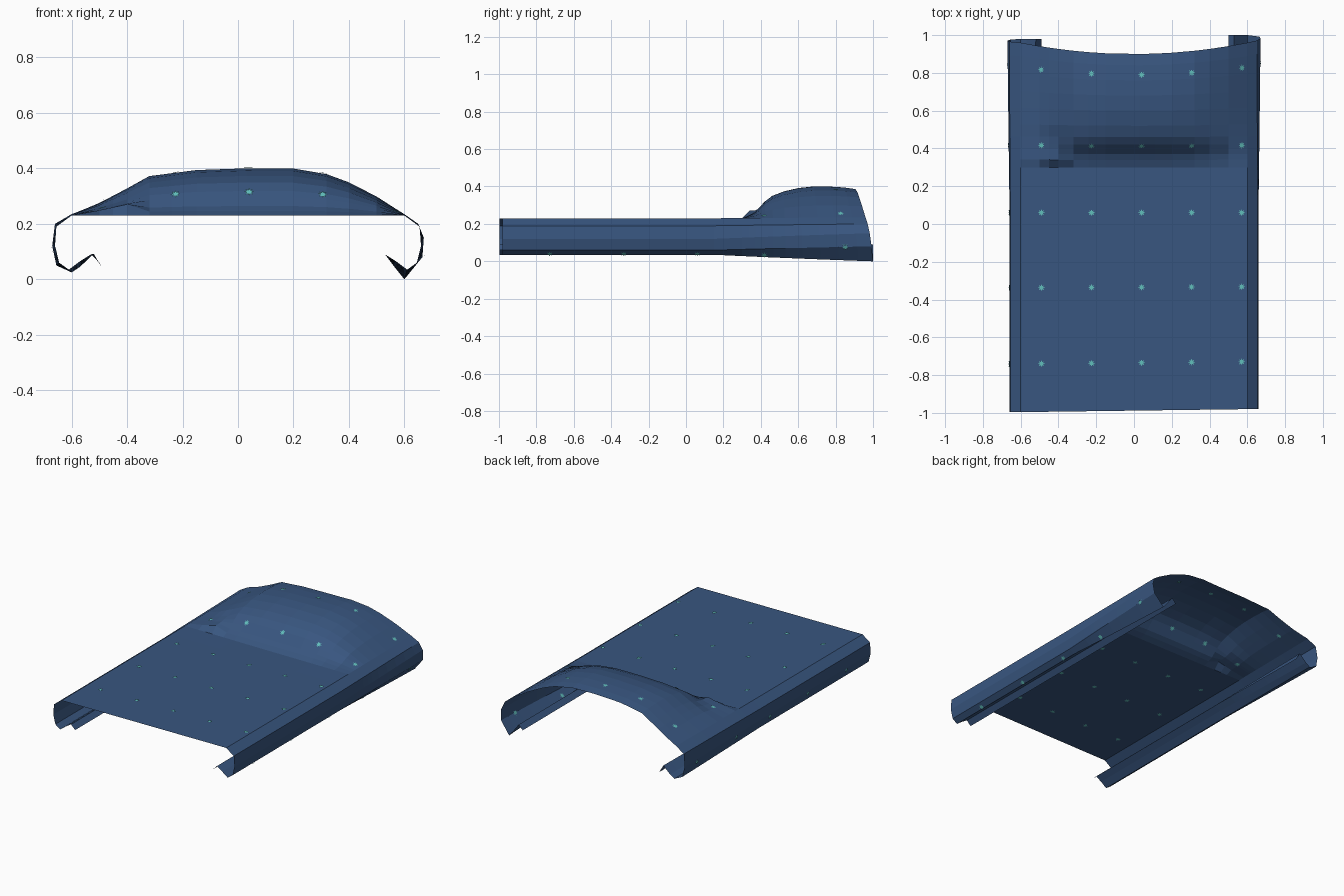
import bpy, bmesh, math
from mathutils import Vector, Matrix

if "Cube" in bpy.data.objects:
    bpy.data.objects.remove(bpy.data.objects["Cube"])


def lerp_table(table, t):
    """Piecewise linear lookup in (t, value) pairs."""
    if t <= table[0][0]:
        return table[0][1]
    for (a, va), (b, vb) in zip(table, table[1:]):
        if t <= b:
            return va + (vb - va) * (t - a) / (b - a)
    return table[-1][1]


def material(name, rgb):
    m = bpy.data.materials.new(name)
    m.diffuse_color = (*rgb, 1)
    m.use_nodes = True
    m.node_tree.nodes["Principled BSDF"].inputs["Base Color"].default_value = m.diffuse_color
    return m


navy = material("navy cloth", (0.040, 0.093, 0.215))
teal = material("teal star", (0.12, 0.52, 0.50))

# Pillow swell across the width and along the length
ACROSS = [(-.60, 0), (-.50, .042), (-.40, .095), (-.32, .14), (-.15, .163), (.03, .17),
          (.20, .168), (.32, .147), (.40, .117), (.50, .065), (.60, 0)]
RISE = [(.30, 0), (.34, .10), (.37, .20), (.42, .52), (.46, .70), (.52, .84), (.60, .95),
        (.68, 1), (.76, 1), (.84, .97), (.90, .92)]
# Tucked corner on the left: a low step before the swell
RISE_LEFT = [(.30, 0), (.34, .42), (.40, .46), (.46, .60), (.52, .84), (.60, .95),
             (.68, 1), (.76, 1), (.84, .97), (.90, .92)]

# Hanging sides curling under: (distance from centre, height)
SIDE_FRONT = [(.60, .23), (.655, .19), (.66, .12), (.645, .06), (.61, .035),
              (.57, .065), (.53, .09), (.50, .06)]
SIDE_BACK_R = [(.60, .235), (.65, .20), (.67, .15), (.665, .08), (.60, .0),
               (.56, .05), (.53, .09), (.50, .06)]
SIDE_BACK_L = [(.60, .235), (.66, .20), (.67, .12), (.655, .05), (.60, .025),
               (.57, .045), (.52, .092), (.49, .04)]
ARC = [0, .07, .14, .20, .25, .30, .345, .385]


def cloth(u, y):
    """Point on the cloth; |u| > 0.6 runs down and around the side."""
    s = min(max((y - .15) / .75, 0), 1)
    back = max(0, (y - .3) / .6) ** 2
    side = 1 if u > 0 else -1
    if abs(u) <= .6:
        rise = lerp_table(RISE, y)
        if u < -.33:
            k = min((-.33 - u) / .07, 1)
            rise += (lerp_table(RISE_LEFT, y) - rise) * k
        x, z = u, .23 + .005 * s * abs(u) / .6 + lerp_table(ACROSS, u) * rise
        bow = .06 * (u / .6) ** 2
    else:
        d = abs(u) - .6
        end = SIDE_BACK_R if side > 0 else SIDE_BACK_L
        pts = [Vector(a).lerp(Vector(b), s) for a, b in zip(SIDE_FRONT, end)]
        x = side * lerp_table(list(zip(ARC, [p.x for p in pts])), d)
        z = lerp_table(list(zip(ARC, [p.y for p in pts])), d)
        bow = .06 + (.04 if side > 0 else .02) * min(d / .25, 1)
    skew = .008 * max(-1, min(1, u / .6)) * max(0, -y)
    return Vector((x, y + bow * back + skew, z))


def finish(bm, name, mat):
    me = bpy.data.meshes.new(name)
    bm.to_mesh(me)
    bm.free()
    me.materials.append(mat)
    ob = bpy.data.objects.new(name, me)
    bpy.context.collection.objects.link(ob)
    return ob


# Bed cover: one draped sheet
cols = [-.6 - a for a in reversed(ARC[1:])]
cols += sorted([a for a, _ in ACROSS] + [-.45, -.24, .11])
cols += [.6 + a for a in ARC[1:]]
rows = [-.988, -.6, -.2, .15] + sorted({y for y, _ in RISE + RISE_LEFT})
bm = bmesh.new()
grid = [[bm.verts.new(cloth(u, y)) for u in cols] for y in rows]
for r0, r1 in zip(grid, grid[1:]):
    for i in range(len(cols) - 1):
        bm.faces.new((r0[i], r0[i + 1], r1[i + 1], r1[i]))
finish(bm, "bed_cover", navy)

# Small eight-pointed stars scattered in a grid, seen from both sides
bm = bmesh.new()
for y in (-.735, -.335, .06, .415, .79):
    for u in (-.755, -.49, -.225, .04, .305, .57, .80 if y > .5 else .835):
        e = .004
        p = cloth(u, y)
        tx = (cloth(u + e, y) - cloth(u - e, y)).normalized()
        n = tx.cross(cloth(u, y + e) - cloth(u, y - e)).normalized()
        ty = n.cross(tx)
        top, bottom = [], []
        for k in range(16):
            r = .019 if k % 2 == 0 else .009
            a = math.pi * k / 8
            q = p + tx * r * math.cos(a) + ty * r * math.sin(a)
            top.append(bm.verts.new(q + n * .004))
            bottom.append(bm.verts.new(q - n * .004))
        bm.faces.new(top)
        bm.faces.new(bottom[::-1])
finish(bm, "star_pattern", teal)
